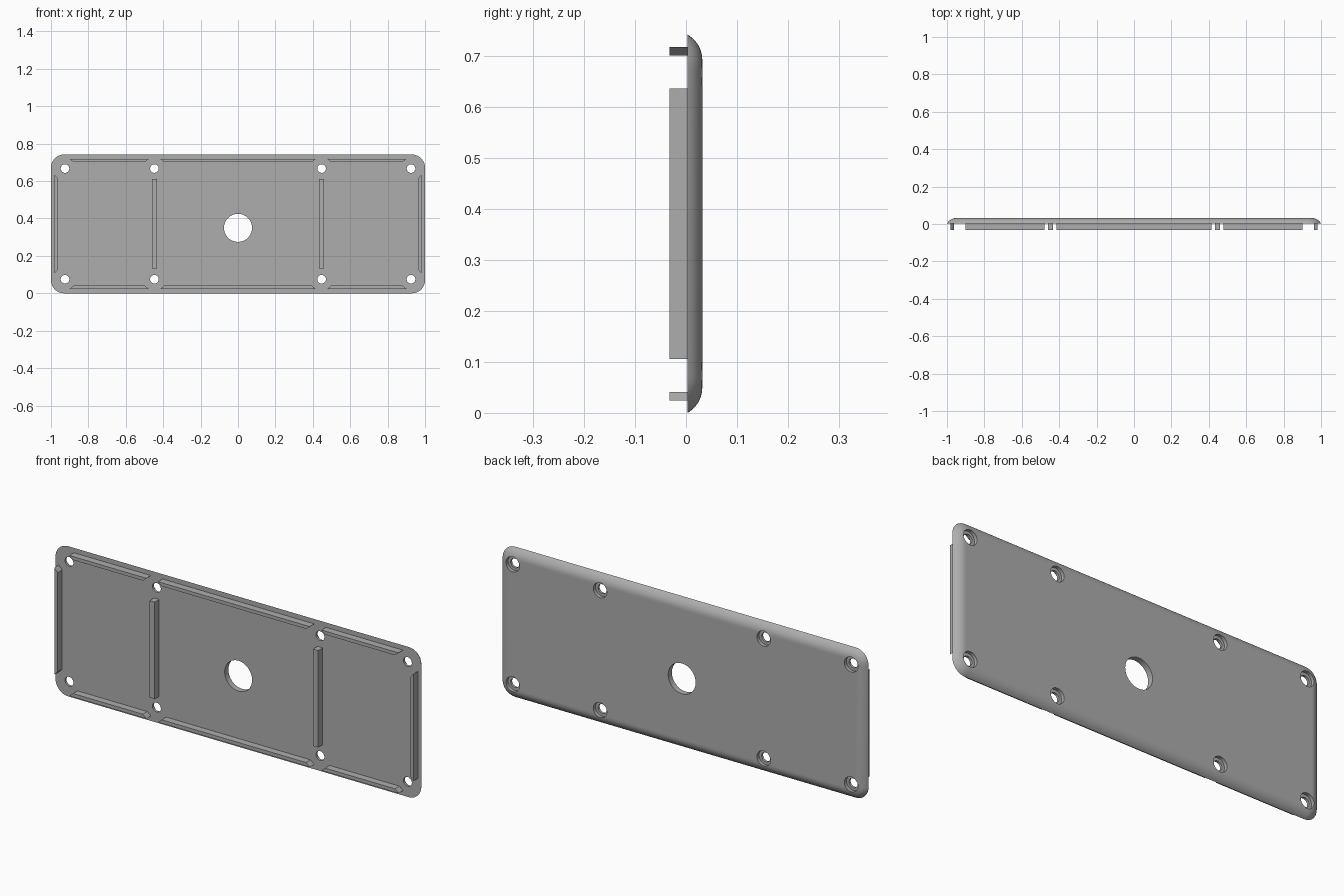
import bpy, bmesh, math

if "Cube" in bpy.data.objects:
    bpy.data.objects.remove(bpy.data.objects["Cube"], do_unlink=True)

W, H = 1.0, 0.742            # half width, full height
FACE, BACK, TIP = 0.003, 0.032, -0.032   # plate front, plate back, rib tips
CORNER, ROUND = 0.07, 0.05   # corner radius, width of rounded back edge

grey = bpy.data.materials.new("grey_plastic")
grey.use_nodes = True
colour = (0.42, 0.42, 0.42, 1)
grey.diffuse_color = colour
grey.node_tree.nodes["Principled BSDF"].inputs["Base Color"].default_value = colour


def finish(name, bm):
    bmesh.ops.recalc_face_normals(bm, faces=bm.faces)
    mesh = bpy.data.meshes.new(name)
    bm.to_mesh(mesh)
    bm.free()
    mesh.materials.append(grey)
    obj = bpy.data.objects.new(name, mesh)
    bpy.context.collection.objects.link(obj)
    return obj


def loft(bm, rings):
    """Skin a stack of equal-length rings and cap both ends."""
    loops = [[bm.verts.new(p) for p in ring] for ring in rings]
    for a, b in zip(loops, loops[1:]):
        for i in range(len(a)):
            j = (i + 1) % len(a)
            bm.faces.new((a[i], a[j], b[j], b[i]))
    bm.faces.new(loops[0])
    bm.faces.new(loops[-1])


def rounded_rect(inset, y, steps=10):
    r = CORNER - inset
    pts = []
    for k, (sx, sz) in enumerate([(1, 1), (-1, 1), (-1, -1), (1, -1)]):
        for i in range(steps + 1):
            a = math.pi / 2 * (k + i / steps)
            pts.append((sx * (W - CORNER) + r * math.cos(a), y,
                        H / 2 + sz * (H / 2 - CORNER) + r * math.sin(a)))
    return pts


def circle(x, z, r, y, n=40):
    return [(x + r * math.cos(2 * math.pi * i / n), y,
             z + r * math.sin(2 * math.pi * i / n)) for i in range(n)]


# Plate: flat front, back edge rolled over along a shallow arc
depth = BACK - FACE
radius = (ROUND ** 2 + depth ** 2) / (2 * depth)
sweep = math.asin(ROUND / radius)
rings = []
for i in range(11):
    a = sweep * (1 - i / 10)
    rings.append(rounded_rect(ROUND - radius * math.sin(a),
                              BACK - radius * (1 - math.cos(a))))
bm = bmesh.new()
loft(bm, rings)
plate = finish("cover_plate", bm)

# Cutter: centre hole and stepped screw holes
bm = bmesh.new()
loft(bm, [circle(0, 0.35, 0.075, y, 64) for y in (-0.1, 0.1)])
for x in (-0.925, -0.447, 0.447, 0.925):
    for z in (0.075, H - 0.075):
        loft(bm, [circle(x, z, r, y) for r, y in
                  ((0.023, -0.1), (0.023, 0.015), (0.037, 0.015), (0.037, 0.1))])
cutter = finish("hole_cutter", bm)
cutter.hide_render = True

mod = plate.modifiers.new("holes", "BOOLEAN")
mod.operation = "DIFFERENCE"
mod.solver = "EXACT"
mod.object = cutter
bpy.context.view_layer.objects.active = plate
plate.select_set(True)
bpy.ops.object.modifier_apply(modifier=mod.name)
bpy.data.objects.remove(cutter, do_unlink=True)
bpy.ops.object.shade_smooth_by_angle(angle=math.radians(25))


def rib(name, outline):
    """Extrude an (x, z) outline forward from the plate."""
    bm = bmesh.new()
    loft(bm, [[(x, y, z) for x, z in outline] for y in (FACE + 0.002, TIP)])
    finish(name, bm)


# Mitred ribs along the long edges, longer on the outer side
OUT, INN = 0.024, 0.041
MITRE = 0.02
for side, zo, zi in (("lower", OUT, INN), ("upper", H - OUT, H - INN)):
    for part, x0, x1 in (("right", -0.9, -0.478), ("middle", -0.415, 0.415),
                         ("left", 0.478, 0.9)):
        rib(f"{side}_{part}_rib", [(x0, zo), (x1, zo),
                                   (x1 - MITRE, zi), (x0 + MITRE, zi)])

# Mitred end ribs and straight cross ribs
for side, s in (("right", -1), ("left", 1)):
    xo, xi = s * 0.982, s * 0.963
    rib(f"{side}_end_rib", [(xo, 0.106), (xo, H - 0.106),
                            (xi, H - 0.106 - MITRE), (xi, 0.106 + MITRE)])
    a, b = s * 0.433, s * 0.461
    rib(f"{side}_cross_rib", [(a, 0.133), (b, 0.133), (b, H - 0.13), (a, H - 0.13)])
